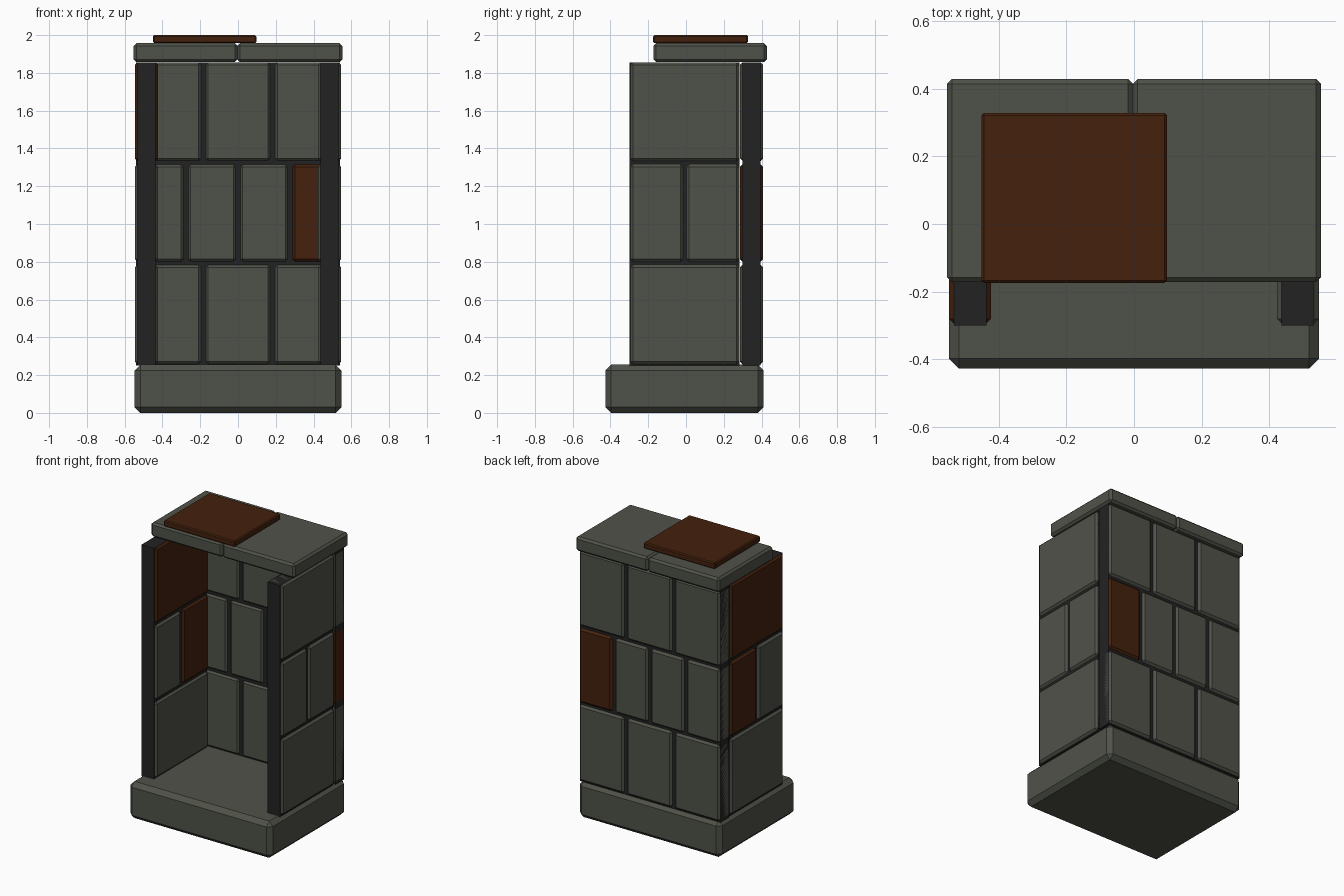
import bpy, bmesh

if "Cube" in bpy.data.objects:
    bpy.data.objects.remove(bpy.data.objects["Cube"])

def material(name, rgb):
    m = bpy.data.materials.new(name)
    m.diffuse_color = (*rgb, 1)
    m.use_nodes = True
    m.node_tree.nodes["Principled BSDF"].inputs["Base Color"].default_value = m.diffuse_color
    return m

STONE = material("grey stone", (0.078, 0.084, 0.066))
RUST = material("rust brown", (0.058, 0.0155, 0.004))
DARK = material("dark mortar", (0.0165, 0.0165, 0.0165))

def block(name, x, y, z, mat, bevel=0.0):
    """Chamfered box given by its (min, max) ranges."""
    bm = bmesh.new()
    bmesh.ops.create_cube(bm, size=1)
    for v in bm.verts:
        v.co = [r[0] if c < 0 else r[1] for c, r in zip(v.co, (x, y, z))]
    if bevel:
        bmesh.ops.bevel(bm, geom=bm.edges[:], offset=bevel, segments=1,
                        profile=0.5, affect='EDGES')
    me = bpy.data.meshes.new(name)
    bm.to_mesh(me)
    bm.free()
    me.materials.append(mat)
    ob = bpy.data.objects.new(name, me)
    bpy.context.collection.objects.link(ob)
    return ob

# plinth
block("base", (-0.547, 0.547), (-0.427, 0.41), (0, 0.255), STONE, 0.03)

# roof slabs and loose plate on top
block("roof_slab_left", (-0.552, -0.003), (-0.172, 0.428), (1.857, 1.957), STONE, 0.014)
block("roof_slab_right", (-0.003, 0.552), (-0.172, 0.428), (1.857, 1.957), STONE, 0.014)
block("roof_plate", (-0.45, 0.097), (-0.174, 0.328), (1.957, 2.0), RUST, 0.007)

# dark wall cores
block("back_core", (-0.54, 0.54), (0.298, 0.394), (0.25, 1.856), DARK)
for s, side in ((-1, "left"), (1, "right")):
    block("core_" + side, sorted((s * 0.436, s * 0.532)), (-0.30, 0.282), (0.25, 1.856), DARK)

rows = [(0.257, 0.785), (0.80, 1.317), (1.333, 1.856)]

def split(lo, hi, n, gap):
    w = (hi - lo - gap * (n - 1)) / n
    return [(lo + i * (w + gap), lo + i * (w + gap) + w) for i in range(n)]

# back wall bricks
for r, n in enumerate((3, 4, 3)):
    for i, x in enumerate(split(-0.54, 0.54, n, 0.022)):
        mat = RUST if (r, i) == (1, 3) else STONE
        block(f"back_brick_{r}_{i}", x, (0.286, 0.408), rows[r], mat, 0.014)

# side wall bricks
rusty = {(-1, 1, 1), (-1, 2, 0)}
for s, side in ((-1, "left"), (1, "right")):
    for r, n in enumerate((1, 2, 1)):
        for i, y in enumerate(split(-0.295, 0.282, n, 0.018)):
            mat = RUST if (s, r, i) in rusty else STONE
            block(f"{side}_brick_{r}_{i}", sorted((s * 0.423, s * 0.546)), y,
                  rows[r], mat, 0.014)
